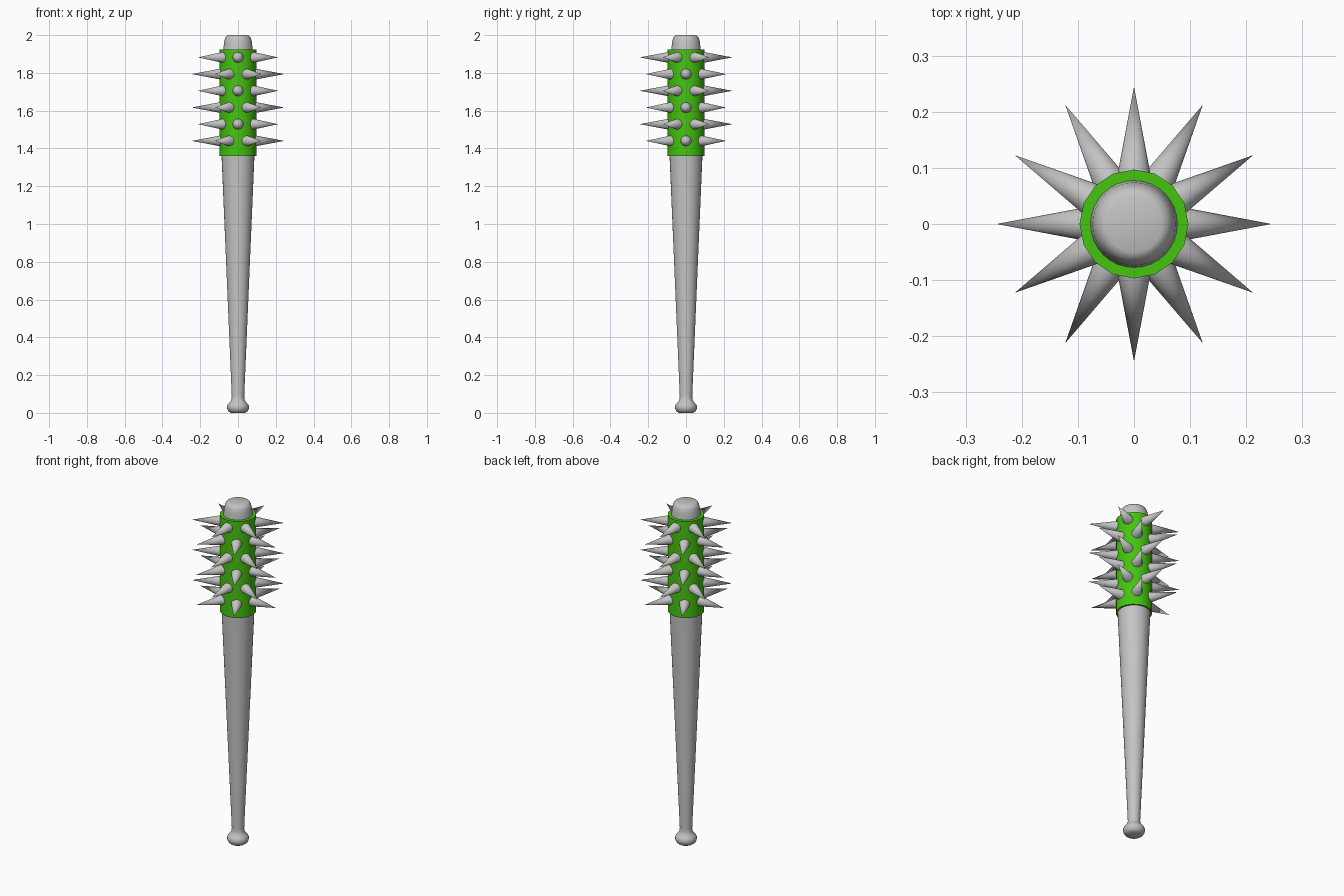
import bpy, bmesh
from math import pi, cos, sin, radians
from mathutils import Matrix, Vector

cube = bpy.data.objects.get("Cube")
if cube:
    bpy.data.objects.remove(cube, do_unlink=True)


def material(name, rgb):
    m = bpy.data.materials.new(name)
    m.use_nodes = True
    m.diffuse_color = (*rgb, 1)
    m.node_tree.nodes["Principled BSDF"].inputs["Base Color"].default_value = (*rgb, 1)
    return m


grey = material("light grey", (0.55, 0.55, 0.55))
green = material("bright green", (0.06, 0.56, 0.005))


def finish(name, bm, mat, angle):
    bmesh.ops.recalc_face_normals(bm, faces=bm.faces)
    mesh = bpy.data.meshes.new(name)
    bm.to_mesh(mesh)
    bm.free()
    mesh.materials.append(mat)
    ob = bpy.data.objects.new(name, mesh)
    bpy.context.collection.objects.link(ob)
    bpy.ops.object.select_all(action='DESELECT')
    ob.select_set(True)
    bpy.context.view_layer.objects.active = ob
    bpy.ops.object.shade_smooth_by_angle(angle=radians(angle))
    return ob


def lathe(name, profile, sides, mat, angle=40, closed=False):
    """Turn a (radius, height) profile around z; cap open ends."""
    bm = bmesh.new()
    rings = [[bm.verts.new((r * cos(2 * pi * i / sides), r * sin(2 * pi * i / sides), z))
              for i in range(sides)] for r, z in profile]
    pairs = list(zip(rings, rings[1:]))
    if closed:
        pairs.append((rings[-1], rings[0]))
    else:
        bm.faces.new(rings[0])
        bm.faces.new(rings[-1])
    for a, b in pairs:
        for i in range(sides):
            j = (i + 1) % sides
            bm.faces.new((a[i], a[j], b[j], b[i]))
    return finish(name, bm, mat, angle)


# Bat with rounded knob, tapered shaft and domed tip
lathe("bat", [(0.038, 0), (0.05, 0.008), (0.057, 0.022), (0.058, 0.036), (0.052, 0.048),
              (0.04, 0.06), (0.034, 0.072), (0.033, 0.09), (0.087, 1.36), (0.08, 1.9),
              (0.077, 1.93), (0.074, 1.96), (0.069, 1.982), (0.061, 1.995), (0.05, 2.0)],
      32, grey, 60)

# Wrapped sleeve around the barrel
lathe("sleeve", [(0.097, 1.36), (0.097, 1.925), (0.078, 1.925), (0.078, 1.36)],
      16, green, 40, closed=True)

# Six staggered rows of six spikes
bm = bmesh.new()
base, tip = 0.08, 0.245
for row in range(6):
    z = 1.44 + row * 0.0884
    for k in range(6):
        a = radians(60 * k + 30 * (row % 2))
        out = Vector((cos(a), sin(a), 0))
        turn = out.to_track_quat('Z', 'Y').to_matrix().to_4x4()
        place = Matrix.Translation(out * (base + tip) / 2 + Vector((0, 0, z))) @ turn
        bmesh.ops.create_cone(bm, cap_ends=True, segments=16, radius1=0.031, radius2=0,
                              depth=tip - base, matrix=place)
finish("spikes", bm, grey, 45)
